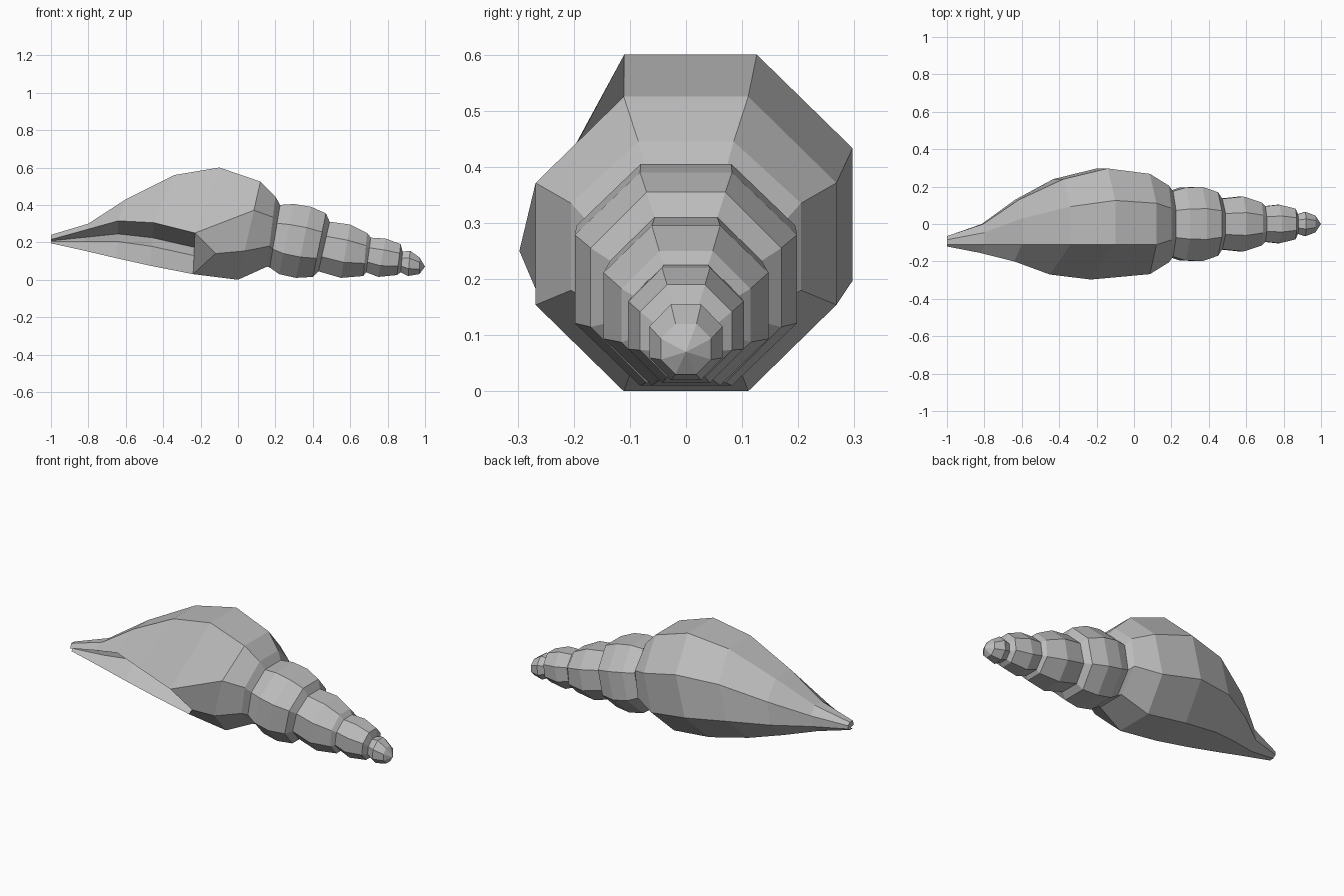
import bpy
import bmesh
from mathutils import Vector

if "Cube" in bpy.data.objects:
    bpy.data.objects.remove(bpy.data.objects["Cube"])

grey = bpy.data.materials.new("shell_grey")
grey.use_nodes = True
colour = (0.5, 0.5, 0.5, 1)
grey.diffuse_color = colour
grey.node_tree.nodes["Principled BSDF"].inputs["Base Color"].default_value = colour

FRONT_EDGE = -0.11


def half_ring(top, bottom, flat_y, side_y):
    """Four corners of one side of an octagon, from the top to the bottom."""
    a, b = Vector((top[0], 0, top[1])), Vector((bottom[0], 0, bottom[1]))
    return [b.lerp(a, f) + Vector((0, y, 0))
            for f, y in zip((1, 0.707, 0.293, 0), (flat_y, side_y, side_y, flat_y))]


def octagon(xt, zt, xb, zb, w):
    back = half_ring((xt, zt), (xb, zb), w * 0.414, w)
    return back + [Vector((p.x, -p.y, p.z)) for p in reversed(back)]


def open_ring(top, bottom, back_y, lip):
    """Body section whose front is cut away and folded into a hollow."""
    flat = FRONT_EDGE + 0.58 * (back_y - FRONT_EDGE)
    lip = Vector(lip)
    inner_y = FRONT_EDGE + 0.35 * (back_y - FRONT_EDGE)
    low = Vector((bottom[0], FRONT_EDGE, bottom[1]))
    hollow = [low.lerp(lip, f) for f in (0.45, 0.65)]
    for p in hollow:
        p.y = inner_y
    return half_ring(top, bottom, flat, back_y) + [low] + hollow + [
        lip, Vector((top[0], FRONT_EDGE, top[1]))]


def loft(bm, rings):
    rows = [[bm.verts.new(p) for p in ring] for ring in rings]
    for r, s in zip(rows, rows[1:]):
        for i in range(len(r)):
            j = (i + 1) % len(r)
            bm.faces.new((r[i], r[j], s[j], s[i]))
    return rows


def finish(bm, name):
    bmesh.ops.remove_doubles(bm, verts=bm.verts, dist=0.0005)
    bmesh.ops.recalc_face_normals(bm, faces=bm.faces)
    mesh = bpy.data.meshes.new(name)
    bm.to_mesh(mesh)
    bm.free()
    mesh.materials.append(grey)
    obj = bpy.data.objects.new(name, mesh)
    bpy.context.collection.objects.link(obj)


# Body whorl with the open mouth: top, bottom, back reach, lip
mouth = [
    open_ring((-1, 0.24), (-1, 0.195), -0.065, (-1, -0.12, 0.215)),
    open_ring((-0.8, 0.3), (-0.82, 0.155), 0, (-0.82, -0.155, 0.265)),
    open_ring((-0.6, 0.43), (-0.65, 0.115), 0.13, (-0.64, -0.2, 0.315)),
    open_ring((-0.34, 0.56), (-0.47, 0.075), 0.24, (-0.45, -0.27, 0.305)),
    open_ring((-0.1, 0.6), (-0.24, 0.03), 0.297, (-0.23, -0.297, 0.25)),
]
shoulder = [
    octagon(0.12, 0.525, 0, 0, 0.268),
    octagon(0.2, 0.445, 0.155, 0.07, 0.205),
    octagon(0.225, 0.4, 0.17, 0.065, 0.175),
]
end = mouth[-1]
corner = Vector((-0.12, -0.25, 0.14))
whole = end[:5] + [corner] + end[7:]

bm = bmesh.new()
rows = loft(bm, mouth)
bm.faces.new(rows[0])
loft(bm, [whole] + shoulder)
bm.faces.new([bm.verts.new(p) for p in (end[4], corner, end[7], end[6], end[5])])
finish(bm, "body_whorl")

# Spire whorls: top x, top z, bottom x, bottom z, half width
spire = [
    (0.225, 0.4, 0.17, 0.065, 0.175),
    (0.3, 0.405, 0.22, 0.03, 0.195),
    (0.39, 0.39, 0.31, 0.01, 0.198),
    (0.47, 0.355, 0.4, 0.015, 0.17),
    (0.49, 0.31, 0.43, 0.045, 0.135),
    (0.6, 0.295, 0.55, 0.01, 0.147),
    (0.69, 0.25, 0.67, 0.02, 0.115),
    (0.71, 0.225, 0.685, 0.04, 0.095),
    (0.79, 0.22, 0.75, 0.015, 0.103),
    (0.87, 0.19, 0.85, 0.025, 0.082),
    (0.88, 0.15, 0.87, 0.04, 0.052),
    (0.92, 0.155, 0.91, 0.02, 0.065),
    (0.97, 0.12, 0.97, 0.03, 0.045),
    (1, 0.07, 1, 0.07, 0),
]
bm = bmesh.new()
loft(bm, [octagon(*s) for s in spire])
finish(bm, "spire")
